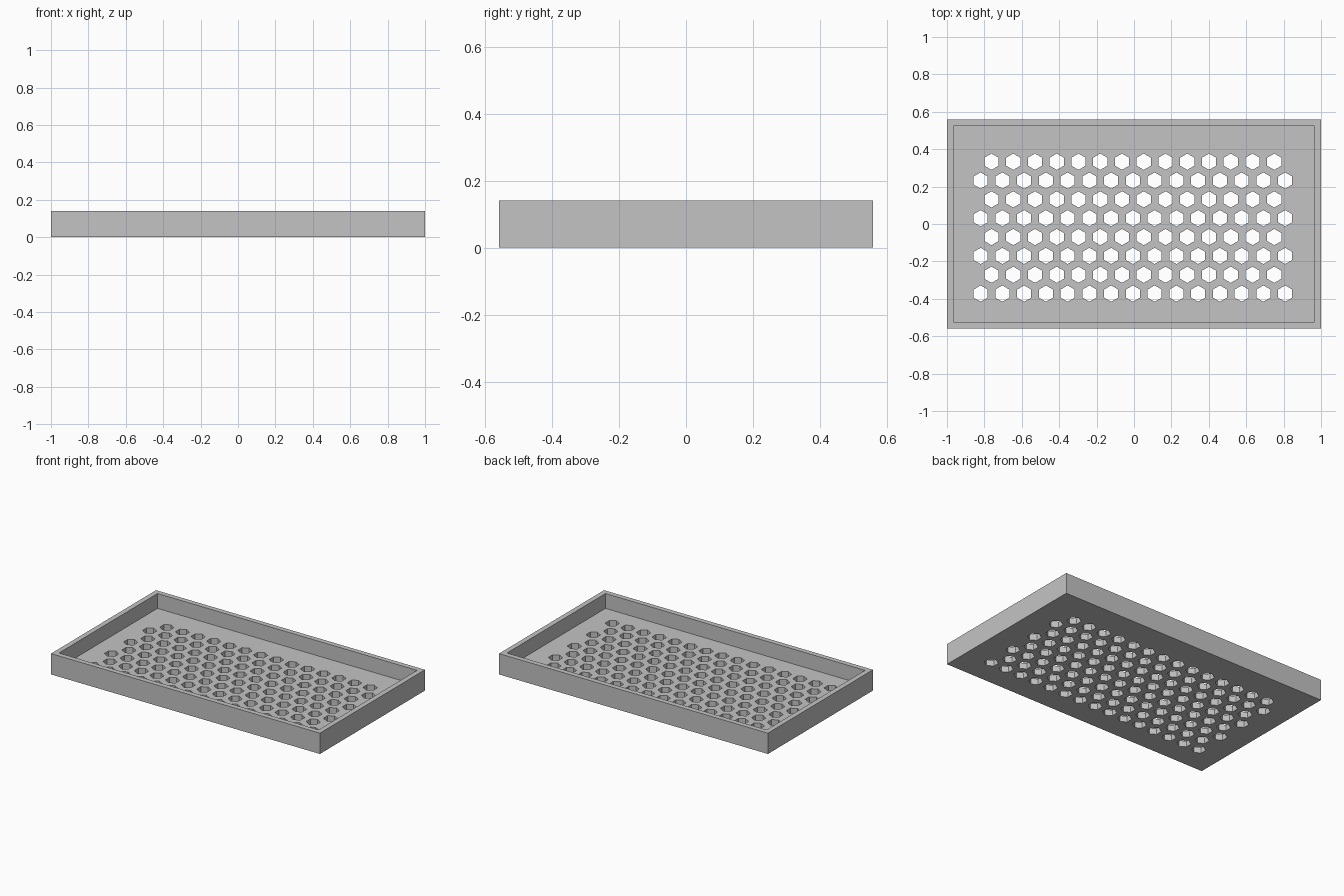
import bpy, bmesh, math
from mathutils import Matrix

cube = bpy.data.objects.get("Cube")
if cube:
    bpy.data.objects.remove(cube, do_unlink=True)

HALF_X, HALF_Y, HEIGHT = 1.0, 0.558, 0.14
WALL, FLOOR = 0.049, 0.04
PITCH, HOLE_RADIUS = 0.1163, 0.0435
ROWS, FIRST_X, FIRST_Y = 8, -0.82, -0.372

grey = bpy.data.materials.new("plain grey")
grey.use_nodes = True
colour = (0.55, 0.55, 0.55, 1)
grey.diffuse_color = colour
grey.node_tree.nodes["Principled BSDF"].inputs["Base Color"].default_value = colour


def make_object(name, bm):
    bmesh.ops.recalc_face_normals(bm, faces=bm.faces)
    mesh = bpy.data.meshes.new(name)
    bm.to_mesh(mesh)
    bm.free()
    mesh.materials.append(grey)
    obj = bpy.data.objects.new(name, mesh)
    bpy.context.collection.objects.link(obj)
    return obj


# Tray: a box whose top is inset to a rim and pushed down to the floor
bm = bmesh.new()
bmesh.ops.create_cube(bm, size=1, matrix=Matrix.Translation((0, 0, HEIGHT / 2))
                      @ Matrix.Diagonal((2 * HALF_X, 2 * HALF_Y, HEIGHT, 1)))
top = max(bm.faces, key=lambda f: f.calc_center_median().z)
bmesh.ops.inset_region(bm, faces=[top], thickness=WALL)
pocket = bmesh.ops.extrude_discrete_faces(bm, faces=[top])["faces"][0]
bmesh.ops.translate(bm, verts=pocket.verts, vec=(0, 0, FLOOR - HEIGHT))
tray = make_object("perforated_tray", bm)

# Hexagonal prisms in staggered rows, fifteen and fourteen by turns
bm = bmesh.new()
for row in range(ROWS):
    shift = row % 2
    for column in range(15 - shift):
        x = FIRST_X + (column + shift / 2) * PITCH
        y = FIRST_Y + row * PITCH * math.sqrt(3) / 2
        bmesh.ops.create_cone(
            bm, cap_ends=True, segments=6, radius1=HOLE_RADIUS, radius2=HOLE_RADIUS,
            depth=FLOOR * 2,
            matrix=Matrix.Translation((x, y, FLOOR / 2)))
cutter = make_object("hole_cutter", bm)
cutter.hide_render = True

# Cut the drain holes through the floor
cut = tray.modifiers.new("drain_holes", "BOOLEAN")
cut.operation = "DIFFERENCE"
cut.solver = "EXACT"
cut.object = cutter
bpy.context.view_layer.objects.active = tray
bpy.ops.object.modifier_apply(modifier=cut.name)
bpy.data.objects.remove(cutter, do_unlink=True)
